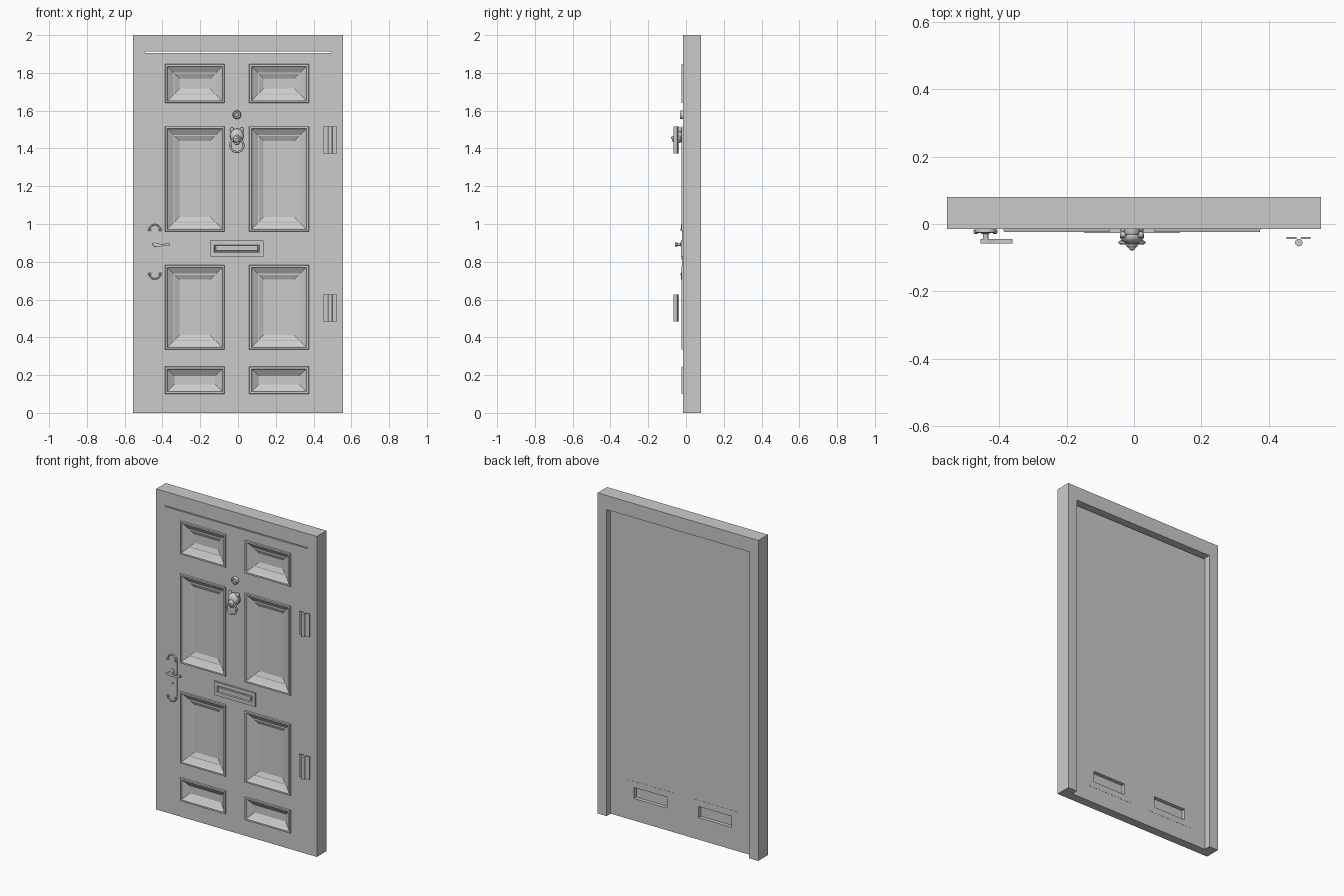
import bpy, bmesh, math
from mathutils import Matrix

if "Cube" in bpy.data.objects:
    bpy.data.objects.remove(bpy.data.objects["Cube"])

FRONT, BACK, CX = -0.015, 0.04, -0.006   # door faces (y) and centre line (x)
ROWS = [(1.64, 1.847), (0.96, 1.517), (0.335, 0.783), (0.10, 0.245)]


def finish(name, bm, smooth=False):
    me = bpy.data.meshes.new(name)
    bm.to_mesh(me)
    bm.free()
    ob = bpy.data.objects.new(name, me)
    bpy.context.collection.objects.link(ob)
    if smooth:
        bpy.ops.object.select_all(action='DESELECT')
        ob.select_set(True)
        bpy.context.view_layer.objects.active = ob
        bpy.ops.object.shade_smooth_by_angle(angle=math.radians(35))
    return ob


def add_box(bm, x0, x1, y0, y1, z0, z1):
    m = Matrix.Translation(((x0 + x1) / 2, (y0 + y1) / 2, (z0 + z1) / 2))
    bmesh.ops.create_cube(bm, size=1, matrix=m @ Matrix.Diagonal((x1 - x0, y1 - y0, z1 - z0, 1)))


def prism(name, pts, y0, y1, smooth=False):
    """Extrude an x-z outline along y."""
    bm = bmesh.new()
    f = bm.faces.new([bm.verts.new((x, y0, z)) for x, z in pts])
    r = bmesh.ops.extrude_face_region(bm, geom=[f])
    for v in r['geom']:
        if isinstance(v, bmesh.types.BMVert):
            v.co.y = y1
    bmesh.ops.recalc_face_normals(bm, faces=bm.faces)
    return finish(name, bm, smooth)


def stepped_panel(name, x0, x1, z0, z1, profile):
    """Nested rectangles following (inset, y) steps, closed by a flat centre."""
    bm = bmesh.new()
    prev = None
    for d, y in profile:
        ring = [bm.verts.new((x, y, z)) for x, z in
                ((x0 + d, z0 + d), (x1 - d, z0 + d), (x1 - d, z1 - d), (x0 + d, z1 - d))]
        if prev:
            for i in range(4):
                j = (i + 1) % 4
                bm.faces.new((prev[i], prev[j], ring[j], ring[i]))
        prev = ring
    bm.faces.new(prev)
    return finish(name, bm)


def lathe(name, x, z, profile, n=24):
    """Turn (radius, y) steps around a y axis."""
    bm = bmesh.new()
    rings = [[bm.verts.new((x + r * math.cos(2 * math.pi * i / n), y,
                            z + r * math.sin(2 * math.pi * i / n))) for i in range(n)]
             for r, y in profile]
    for a, b in zip(rings, rings[1:]):
        for i in range(n):
            j = (i + 1) % n
            bm.faces.new((a[i], a[j], b[j], b[i]))
    bm.faces.new(rings[0])
    bm.faces.new(rings[-1])
    bmesh.ops.recalc_face_normals(bm, faces=bm.faces)
    return finish(name, bm, True)


def tube(name, pts, radius, closed=False):
    cu = bpy.data.curves.new(name, 'CURVE')
    cu.dimensions = '3D'
    cu.bevel_depth = radius
    cu.bevel_resolution = 2
    cu.use_fill_caps = True
    sp = cu.splines.new('POLY')
    sp.points.add(len(pts) - 1)
    for p, c in zip(sp.points, pts):
        p.co = (*c, 1)
    sp.use_cyclic_u = closed
    ob = bpy.data.objects.new(name, cu)
    bpy.context.collection.objects.link(ob)
    return ob


# Frame: two jambs and a header
prism("door_frame", [(-0.555, 0), (-0.555, 2), (0.555, 2), (0.555, 0),
                     (0.492, 0), (0.492, 1.912), (-0.492, 1.912), (-0.492, 0)], FRONT, 0.08)

# Door slab with pockets for the panels
bm = bmesh.new()
add_box(bm, -0.492, 0.492, FRONT, BACK, 0, 1.906)
slab = finish("door_slab", bm)
bm = bmesh.new()
spans = [(CX + s * 0.223 - 0.158, CX + s * 0.223 + 0.158) for s in (-1, 1)]
for x0, x1 in spans:
    for i, (z0, z1) in enumerate(ROWS):
        deep = 0.012 if i == 3 else 0.022
        add_box(bm, x0 + .005, x1 - .005, -0.1, deep, z0 + .005, z1 - .005)
    add_box(bm, x0 + .045, x1 - .045, 0.018, 0.1, 0.138, 0.207)   # rear openings
cutter = finish("pocket_cutter", bm)
cutter.hide_render = True
mod = slab.modifiers.new("pockets", 'BOOLEAN')
mod.operation, mod.solver, mod.object = 'DIFFERENCE', 'EXACT', cutter
bpy.context.view_layer.objects.active = slab
bpy.ops.object.modifier_apply(modifier=mod.name)
bpy.data.objects.remove(cutter)

# Moulded front panels and flush rear surrounds
mould = [(0, FRONT), (.002, -.024), (.012, -.024), (.017, -.014)]
for side, (x0, x1) in zip(("left", "right"), spans):
    for i, (z0, z1) in enumerate(ROWS):
        inner = [(.05, .008)] if i == 3 else [(.046, .004), (.052, .004), (.077, .016)]
        stepped_panel(f"panel_{side}_{i + 1}", x0, x1, z0, z1, mould + inner)
    bm = bmesh.new()
    add_box(bm, x0, x1, BACK - .004, BACK + .001, .10, .138)
    add_box(bm, x0, x1, BACK - .004, BACK + .001, .207, .245)
    add_box(bm, x0, x0 + .045, BACK - .004, BACK + .001, .138, .207)
    add_box(bm, x1 - .045, x1, BACK - .004, BACK + .001, .138, .207)
    finish(f"rear_surround_{side}", bm)

# Letter slot
stepped_panel("letter_slot", CX - .142, CX + .142, .828, .912,
              [(0, FRONT), (0, -.026), (.022, -.026), (.025, -.019), (.03, -.019), (.032, -.024)])

# Peephole
lathe("peephole", CX, 1.578, [(.023, FRONT), (.023, -.026), (.019, -.033), (.012, -.033),
                              (.010, -.026), (.004, -.029)])

# Knocker: animal-shaped head holding a ring
lathe("knocker_base", CX, 1.465, [(.034, FRONT), (.034, -.022), (.028, -.03)])
bm = bmesh.new()
for x, y, z, sx, sy, sz in ((0, -.036, 1.467, .036, .024, .038), (0, -.055, 1.45, .019, .02, .022),
                            (0, -.052, 1.43, .015, .014, .012), (-.026, -.032, 1.498, .010, .010, .014),
                            (.026, -.032, 1.498, .010, .010, .014)):
    bmesh.ops.create_uvsphere(bm, u_segments=20, v_segments=12, radius=1,
                              matrix=Matrix.Translation((CX + x, y, z)) @ Matrix.Diagonal((sx, sy, sz, 1)))
finish("knocker_head", bm, True)
lathe("knocker_nose", CX, 1.456, [(.010, -.068), (.007, -.076), (.002, -.079)], 12)
tube("knocker_ring", [(CX + .035 * math.cos(a), -.055, 1.416 + .035 * math.sin(a))
                      for a in [2 * math.pi * i / 32 for i in range(32)]], .0055, True)

# Lock plate with rounded ends, spindle, lever and end scrolls
HX = -0.44
arc = [math.pi * i / 12 for i in range(13)]
outline = [(HX + .033 * math.cos(a), .967 + .033 * math.sin(a)) for a in arc]
outline += [(HX - .033 * math.cos(a), .738 - .033 * math.sin(a)) for a in arc]
prism("lock_plate", outline, FRONT, -.020)
for label, zc, s in (("top", .970, 1), ("bottom", .735, -1)):
    tube(f"scroll_{label}", [(HX + .028 * math.cos(a), -.022, zc + s * .026 * math.sin(a)) for a in arc], .004)
    for k in (-1, 1):
        lathe(f"scroll_end_{label}_{'left' if k < 0 else 'right'}", HX + k * .028, zc,
              [(.008, -.018), (.008, -.026), (.004, -.029)], 12)
lathe("spindle", HX, .892, [(.016, -.018), (.016, -.026), (.008, -.03), (.008, -.05)], 16)
lathe("keyhole", HX, .82, [(.008, -.018), (.008, -.023), (.004, -.023), (.004, -.021)], 12)
wave = [(-.455, .892, .006), (-.445, .892, .010), (-.43, .891, .009), (-.41, .888, .006),
        (-.39, .889, .006), (-.37, .893, .008), (-.36, .893, .006)]
prism("lever", [(x, z + t) for x, z, t in wave] + [(x, z - t) for x, z, t in reversed(wave)],
      -.058, -.044)

# Hinges: two leaves and a pin
for label, z0 in (("upper", 1.374), ("lower", .483)):
    z1 = z0 + .143
    bm = bmesh.new()
    add_box(bm, .452, .482, -.045, -.038, z0, z1)
    add_box(bm, .495, .524, -.045, -.038, z0, z1)
    finish(f"hinge_leaves_{label}", bm)
    bm = bmesh.new()
    bmesh.ops.create_cone(bm, cap_ends=True, segments=20, radius1=.011, radius2=.011, depth=.143,
                          matrix=Matrix.Translation((.4885, -.055, (z0 + z1) / 2)))
    finish(f"hinge_pin_{label}", bm, True)
